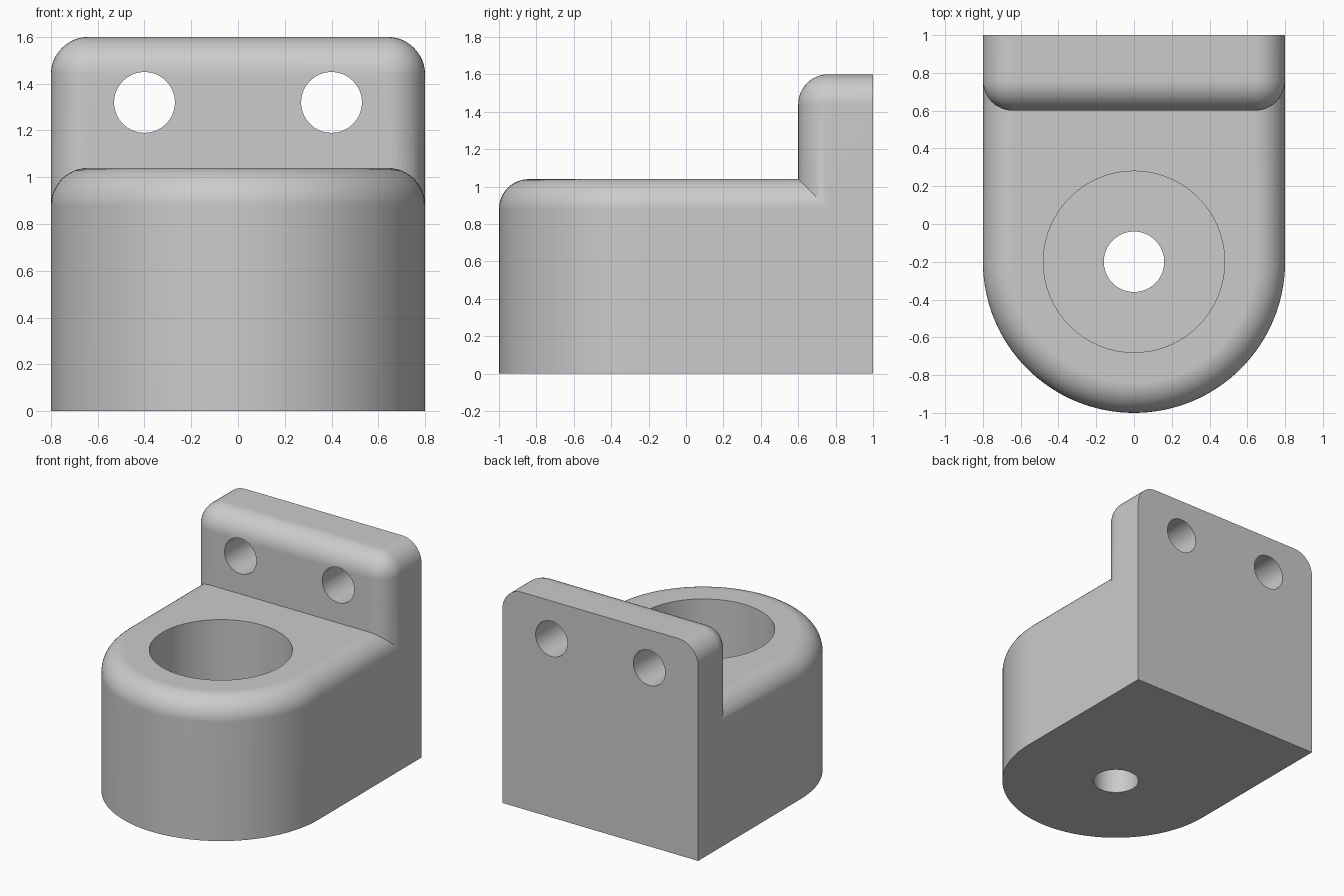
import bpy, bmesh, math
from mathutils import Matrix

if "Cube" in bpy.data.objects:
    bpy.data.objects.remove(bpy.data.objects["Cube"], do_unlink=True)

HALF_W, FRONT_Y, BACK_Y = 0.8, -0.2, 1.0     # half width, arc centre, back face
BASE_H, PLATE_H, PLATE_Y = 1.04, 1.6, 0.6
FILLET = 0.16

grey = bpy.data.materials.new("light grey")
grey.use_nodes = True
colour = (0.6, 0.6, 0.6, 1)
grey.diffuse_color = colour
grey.node_tree.nodes["Principled BSDF"].inputs["Base Color"].default_value = colour


def make_object(name, bm):
    bmesh.ops.recalc_face_normals(bm, faces=bm.faces)
    mesh = bpy.data.meshes.new(name)
    bm.to_mesh(mesh)
    bm.free()
    mesh.materials.append(grey)
    obj = bpy.data.objects.new(name, mesh)
    bpy.context.collection.objects.link(obj)
    return obj


def rounded_prism(name, outline, height, is_round):
    """Extrude an outline up from the ground and fillet the chosen edges."""
    bm = bmesh.new()
    face = bm.faces.new([bm.verts.new((x, y, 0)) for x, y in outline])
    top = bmesh.ops.extrude_face_region(bm, geom=[face])["geom"]
    verts = [v for v in top if isinstance(v, bmesh.types.BMVert)]
    bmesh.ops.translate(bm, verts=verts, vec=(0, 0, height))
    bmesh.ops.recalc_face_normals(bm, faces=bm.faces)
    edges = [e for e in bm.edges if is_round(e.verts[0].co, e.verts[1].co)]
    bmesh.ops.bevel(bm, geom=edges, offset=FILLET, offset_type='OFFSET',
                    segments=12, profile=0.5, affect='EDGES')
    return make_object(name, bm)


def cylinder(name, radius, start, length, axis='Z'):
    bm = bmesh.new()
    turn = Matrix.Rotation(math.radians(-90), 4, 'X') if axis == 'Y' else Matrix()
    place = Matrix.Translation(start) @ turn @ Matrix.Translation((0, 0, length / 2))
    bmesh.ops.create_cone(bm, cap_ends=True, segments=64, radius1=radius,
                          radius2=radius, depth=length, matrix=place)
    return make_object(name, bm)


def combine(target, other, operation):
    mod = target.modifiers.new(operation.lower(), 'BOOLEAN')
    mod.operation, mod.solver, mod.object = operation, 'EXACT', other
    bpy.context.view_layer.objects.active = target
    bpy.ops.object.modifier_apply(modifier=mod.name)
    bpy.data.objects.remove(other, do_unlink=True)


# Base block: round nose, straight sides, filleted top rim
steps = 64
nose = [(HALF_W * math.cos(a), FRONT_Y + HALF_W * math.sin(a))
        for a in (math.pi * (1 + i / steps) for i in range(steps + 1))]
bracket = rounded_prism(
    "bracket_body", nose + [(HALF_W, BACK_Y), (-HALF_W, BACK_Y)], BASE_H,
    lambda a, b: min(a.z, b.z) > 1 and min(a.y, b.y) < BACK_Y - 0.01)

# Upright mounting plate: every edge rounded except at the back and bottom
plate = rounded_prism(
    "mounting_plate",
    [(-HALF_W, PLATE_Y), (HALF_W, PLATE_Y), (HALF_W, BACK_Y), (-HALF_W, BACK_Y)], PLATE_H,
    lambda a, b: max(a.z, b.z) > 1 and min(a.y, b.y) < BACK_Y - 0.01)
combine(bracket, plate, 'UNION')

# Large blind bore with a smaller hole through its floor
combine(bracket, cylinder("bore_cutter", 0.48, (0, FRONT_Y, 0.24), 1.2), 'DIFFERENCE')
combine(bracket, cylinder("floor_hole_cutter", 0.16, (0, FRONT_Y, -0.2), 0.8), 'DIFFERENCE')

# Two screw holes through the plate
for side in (-1, 1):
    cutter = cylinder("screw_hole_cutter", 0.13, (side * 0.4, 0.4, 1.32), 0.8, 'Y')
    combine(bracket, cutter, 'DIFFERENCE')

# Smooth fillets and bores, crisp edges, flat faces kept flat
bpy.ops.object.select_all(action='DESELECT')
bracket.select_set(True)
bpy.context.view_layer.objects.active = bracket
bpy.ops.object.shade_smooth_by_angle(angle=math.radians(25))
normals = bracket.modifiers.new("flat_face_normals", 'WEIGHTED_NORMAL')
normals.keep_sharp = True
